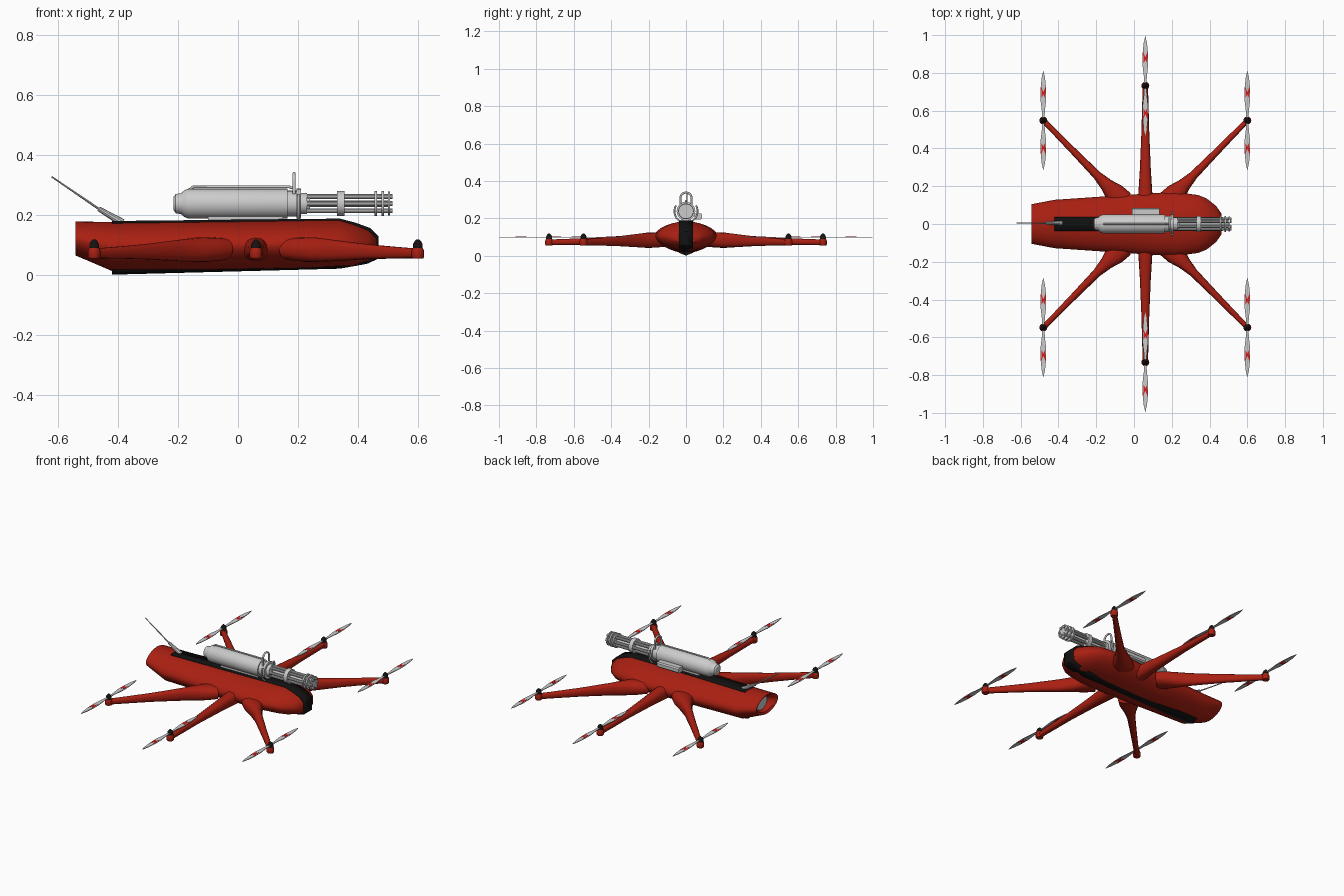
import bpy, bmesh, math
from mathutils import Vector

if "Cube" in bpy.data.objects:
    bpy.data.objects.remove(bpy.data.objects["Cube"])


def material(name, rgb):
    m = bpy.data.materials.new(name)
    m.diffuse_color = (*rgb, 1)
    m.use_nodes = True
    m.node_tree.nodes["Principled BSDF"].inputs["Base Color"].default_value = m.diffuse_color
    return m


RED = material("red_paint", (0.40, 0.014, 0.006))
BLACK = material("black_paint", (0.006, 0.006, 0.006))
MARK = material("blade_red", (0.75, 0.01, 0.01))
AXIS_Z = 0.238  # height of the gun axis


def finish(name, bm, mat=None, angle=35):
    bmesh.ops.recalc_face_normals(bm, faces=bm.faces)
    me = bpy.data.meshes.new(name)
    bm.to_mesh(me)
    bm.free()
    ob = bpy.data.objects.new(name, me)
    bpy.context.collection.objects.link(ob)
    if mat:
        me.materials.append(mat)
    bpy.ops.object.select_all(action='DESELECT')
    ob.select_set(True)
    bpy.context.view_layer.objects.active = ob
    bpy.ops.object.shade_smooth_by_angle(angle=math.radians(angle))
    return ob


def loft(name, rings, mat=None, caps=(True, True), angle=35):
    bm = bmesh.new()
    rs = [[bm.verts.new(p) for p in r] for r in rings]
    n = len(rs[0])
    for a, b in zip(rs, rs[1:]):
        for i in range(n):
            bm.faces.new((a[i], a[(i + 1) % n], b[(i + 1) % n], b[i]))
    if caps[0]:
        bm.faces.new(rs[0])
    if caps[1]:
        bm.faces.new(rs[-1])
    return finish(name, bm, mat, angle)


def ring(c, u, v, a, b, n=24, e=2.0):
    """Superellipse ring round c, spanned by unit vectors u and v."""
    out = []
    for i in range(n):
        t = 2 * math.pi * i / n
        ct, st = math.cos(t), math.sin(t)
        out.append(Vector(c) + Vector(u) * a * math.copysign(abs(ct) ** (2 / e), ct)
                   + Vector(v) * b * math.copysign(abs(st) ** (2 / e), st))
    return out


def lathe_x(name, prof, y=0, z=AXIS_Z, n=24, mat=None):
    return loft(name, [ring((x, y, z), (0, 1, 0), (0, 0, 1), r, r, n) for x, r in prof], mat)


def rod(name, p, q, r1, r2, n=10, mat=None):
    p, q = Vector(p), Vector(q)
    d = (q - p).normalized()
    u = d.orthogonal().normalized()
    v = d.cross(u)
    return loft(name, [ring(p, u, v, r1, r1, n), ring(q, u, v, r2, r2, n)], mat)


def tube(name, pts, r):
    cu = bpy.data.curves.new(name, 'CURVE')
    cu.dimensions = '3D'
    cu.bevel_depth, cu.bevel_resolution, cu.use_fill_caps = r, 2, True
    sp = cu.splines.new('POLY')
    sp.points.add(len(pts) - 1)
    for s, p in zip(sp.points, pts):
        s.co = (*p, 1)
    ob = bpy.data.objects.new(name, cu)
    bpy.context.collection.objects.link(ob)


def plate(name, pts, z, h, mat=None):
    return loft(name, [[(x, y, z - h) for x, y in pts], [(x, y, z + h) for x, y in pts]], mat)


# Fuselage with a recessed tail opening: x, half width, bottom, top
stations = [(-0.50, 0.055, 0.08, 0.163), (-0.535, 0.085, 0.077, 0.167), (-0.542, 0.105, 0.065, 0.178),
            (-0.42, 0.128, 0.013, 0.177), (-0.1, 0.15, 0.016, 0.18), (0.1, 0.163, 0.02, 0.182),
            (0.22, 0.17, 0.023, 0.184), (0.34, 0.153, 0.027, 0.185), (0.385, 0.135, 0.031, 0.172),
            (0.435, 0.095, 0.042, 0.154), (0.463, 0.055, 0.056, 0.128)]
loft("fuselage", [ring((x, 0, (b + t) / 2), (0, 1, 0), (0, 0, 1), w, (t - b) / 2, 40, 1.8)
                  for x, w, b, t in stations], RED, (False, True), 40)
rod("tail_disc", (-0.505, 0, 0.122), (-0.495, 0, 0.122), 0.05, 0.05, 24)

# Black stripe running over the top, round the nose and along the keel
path = [(-0.42, 0.18, 0), (0.34, 0.188, 0), (0.39, 0.175, 0), (0.44, 0.157, 0), (0.468, 0.13, 0),
        (0.468, 0.054, 0), (0.43, 0.037, 0.006), (0.34, 0.021, 0.01), (-0.42, 0.001, 0.015)]
bm = bmesh.new()
rows = [[bm.verts.new((x, y, z + (k if y else 0))) for y in (-0.037, 0, 0.037)] for x, z, k in path]
for a, b in zip(rows, rows[1:]):
    for i in (0, 1):
        bm.faces.new((a[i], a[i + 1], b[i + 1], b[i]))
stripe = finish("black_stripe", bm, BLACK)
sol = stripe.modifiers.new("thickness", 'SOLIDIFY')
sol.thickness, sol.offset = 0.012, 0
sol.offset = -1 if stripe.data.polygons[0].normal.z > 0 else 1

# Arms, motors and propellers
half = [(0.006, 0.0), (0.008, 0.05), (0.015, 0.11), (0.0145, 0.17), (0.009, 0.225)]
outline = half + [(0, 0.265)] + [(-x, y) for x, y in reversed(half[1:])]
blade = outline + [(-x, -y) for x, y in outline]
blade = [p for i, p in enumerate(blade) if p not in blade[:i]]
mark = [(-0.012, 0.18), (0, 0.15), (0.012, 0.18), (0.009, 0.12), (0, 0.138), (-0.009, 0.12)]
corner_arm = [(0, .06, .038), (.1, .055, .041), (.2, .036, .041), (.32, .023, .036),
              (.6, .018, .025), (.85, .015, .019), (1, .014, .016)]
middle_arm = [(0, .045, .04), (.1, .037, .038), (.3, .029, .029), (.6, .021, .019), (1, .014, .015)]


def arm(label, start, tip, secs):
    p, q = Vector((*start, 0.086)), Vector((*tip, 0.072))
    d = (q - p).normalized()
    u = d.cross(Vector((0, 0, 1))).normalized()
    loft(label + "_arm", [ring(p.lerp(q, t), u, (0, 0, 1), w, h, 16, 2.4) for t, w, h in secs], RED)
    x, y = tip
    up = [(0.055, .018), (0.06, .021), (0.08, .021), (0.09, .017)]
    loft(label + "_motor_pod", [ring((x, y, z), (1, 0, 0), (0, 1, 0), r, r, 16) for z, r in up], RED)
    cap = [(0.086, .016), (0.103, .016), (0.112, .011), (0.119, .004)]
    loft(label + "_motor_cap", [ring((x, y, z), (1, 0, 0), (0, 1, 0), r, r, 16) for z, r in cap], BLACK)
    plate(label + "_propeller", [(x + a, y + b) for a, b in blade], 0.1, 0.0018)
    for s, end in ((1, "outer"), (-1, "inner")):
        plate(f"{label}_{end}_blade_mark", [(x + a, y + s * b) for a, b in mark], 0.1, 0.0026, MARK)


for s, side in ((-1, "near"), (1, "far")):
    arm(side + "_middle", (0.06, 0.1 * s), (0.06, 0.732 * s), middle_arm)
    for f, end in ((1, "front"), (-1, "rear")):
        arm(f"{side}_{end}", (0.06 + 0.12 * f, 0.12 * s), (0.06 + 0.54 * f, 0.548 * s), corner_arm)

# Rotary gun: housing, collars and barrel cluster
lathe_x("gun_housing", [(-.215, .022), (-.208, .032), (-.19, .035), (-.178, .045), (-.165, .05),
                        (.1, .05), (.165, .05), (.165, .043), (.195, .043), (.195, .05),
                        (.21, .05), (.21, .035), (.23, .035), (.23, .026), (.24, .026)], n=28)
for i in range(6):
    t = math.pi / 3 * i
    rod(f"barrel_{i + 1}", (.23, .027 * math.cos(t), AXIS_Z + .027 * math.sin(t)),
        (.515, .027 * math.cos(t), AXIS_Z + .027 * math.sin(t)), .008, .008, 10)
rod("barrel_spindle", (.23, 0, AXIS_Z), (.5, 0, AXIS_Z), .011, .011, 12)
for i, (a, b, r) in enumerate([(.33, .355, .042), (.455, .464, .042), (.478, .487, .042), (.5, .507, .04)]):
    lathe_x(f"barrel_clamp_{i + 1}", [(a, r), (b, r)])

# Feed pipe along the top, carrying handle, side yoke and side box
tube("top_pipe", [(-.172, 0, .262), (-.168, 0, .28), (-.15, 0, .294), (.17, 0, .294), (.187, 0, .288), (.187, 0, .275)], .0045)
arch = [(.187, .03 * math.cos(math.pi * i / 10), .308 + .03 * math.sin(math.pi * i / 10)) for i in range(11)]
tube("carry_handle", [(.187, .03, .27)] + arch + [(.187, -.03, .27)], .0055)
arc = [math.radians(150 + 240 * i / 20) for i in range(21)]
tube("gun_yoke", [(.202, .062 * math.cos(t), AXIS_Z + .062 * math.sin(t)) for t in arc], .005)
box = [(.045, .195), (.08, .195), (.086, .202), (.086, .22), (.08, .227), (.045, .227)]
loft("side_box", [[(x, y, z) for y, z in box] for x in (-.01, .135)])
plate("gun_mount", [(-.1, -.025), (.15, -.025), (.15, .025), (-.1, .025)], .187, .012)

# Whip antenna on the tail
rod("antenna_base", (-.385, .005, .174), (-.465, .005, .221), .013, .008)
rod("antenna_whip", (-.455, .005, .214), (-.622, .005, .328), .004, .0025, 8)
